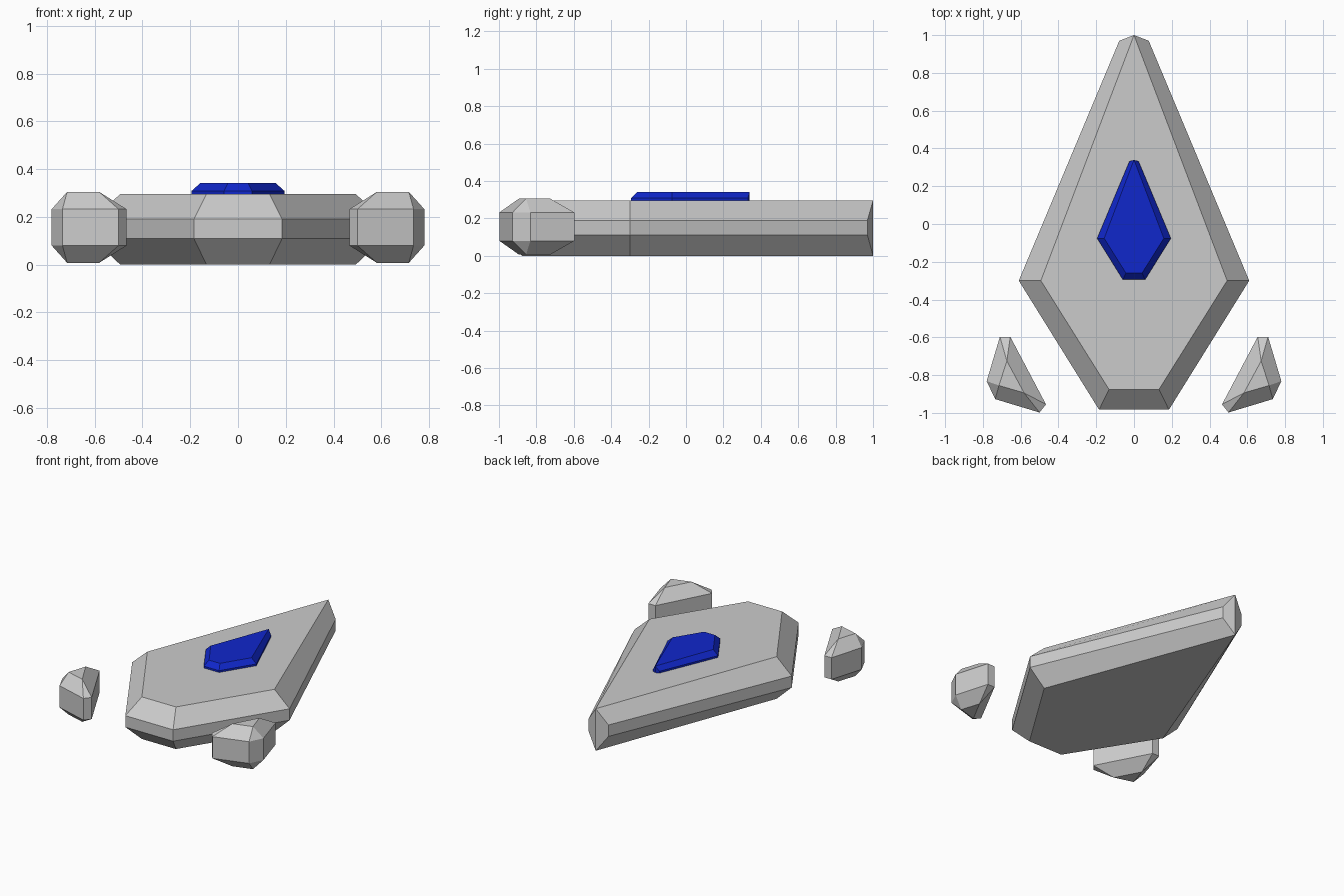
import bpy, bmesh

if "Cube" in bpy.data.objects:
    bpy.data.objects.remove(bpy.data.objects["Cube"])


def bevelled_slab(name, outer, inner, levels):
    """Slab with an outer wall outline and a smaller outline for its flat top and bottom."""
    bm = bmesh.new()
    rings = [[bm.verts.new((x, y, z)) for x, y in pts]
             for pts, z in zip((inner, outer, outer, inner), levels)]
    n = len(outer)
    for low, high in zip(rings, rings[1:]):
        for i in range(n):
            j = (i + 1) % n
            bm.faces.new((low[i], low[j], high[j], high[i]))
    bm.faces.new(rings[0][::-1])
    bm.faces.new(rings[-1])
    # repeated points collapse into corners, flat splits are cleaned away
    bmesh.ops.remove_doubles(bm, verts=bm.verts, dist=0.0001)
    bmesh.ops.dissolve_limit(bm, angle_limit=0.005, verts=bm.verts, edges=bm.edges)
    bmesh.ops.recalc_face_normals(bm, faces=bm.faces)
    mesh = bpy.data.meshes.new(name)
    bm.to_mesh(mesh)
    bm.free()
    obj = bpy.data.objects.new(name, mesh)
    bpy.context.collection.objects.link(obj)
    return obj


def mirrored(half, tip):
    return half + [tip] + [(-x, y) for x, y in reversed(half)]


# Kite-shaped hull, top corners collapse into the pointed tip
tip = (0, 1)
outer = mirrored([(0.185, -0.983), (0.61, -0.30), (0.078, 0.97)], tip)
inner = mirrored([(0.132, -0.876), (0.493, -0.30), tip], tip)
levels = (0, 0.11, 0.19, 0.295)
hull = bevelled_slab("hull", outer, inner, levels)

# Blue canopy: the hull shape scaled down and set into the top
canopy = bevelled_slab("canopy", outer, inner, levels)
canopy.scale = (0.32, 0.32, 0.32)
canopy.location = (0, 0.02, 0.247)
blue = bpy.data.materials.new("blue")
blue.diffuse_color = (0.005, 0.02, 0.6, 1)
blue.use_nodes = True
blue.node_tree.nodes["Principled BSDF"].inputs["Base Color"].default_value = blue.diffuse_color
canopy.data.materials.append(blue)

# Side pods: triangular prisms with cut corners, mirrored across x
a, b, c = (0.673, -0.725), (0.582, -0.894), (0.715, -0.855)
pod_outer = [(0.655, -0.597), (0.71, -0.597), (0.78, -0.832),
             (0.735, -0.927), (0.50, -0.998), (0.466, -0.955)]
pods = bevelled_slab("side_pods", pod_outer, [a, a, c, c, b, b],
                     (0.007, 0.08, 0.232, 0.305))
pods.modifiers.new("mirror", "MIRROR")
